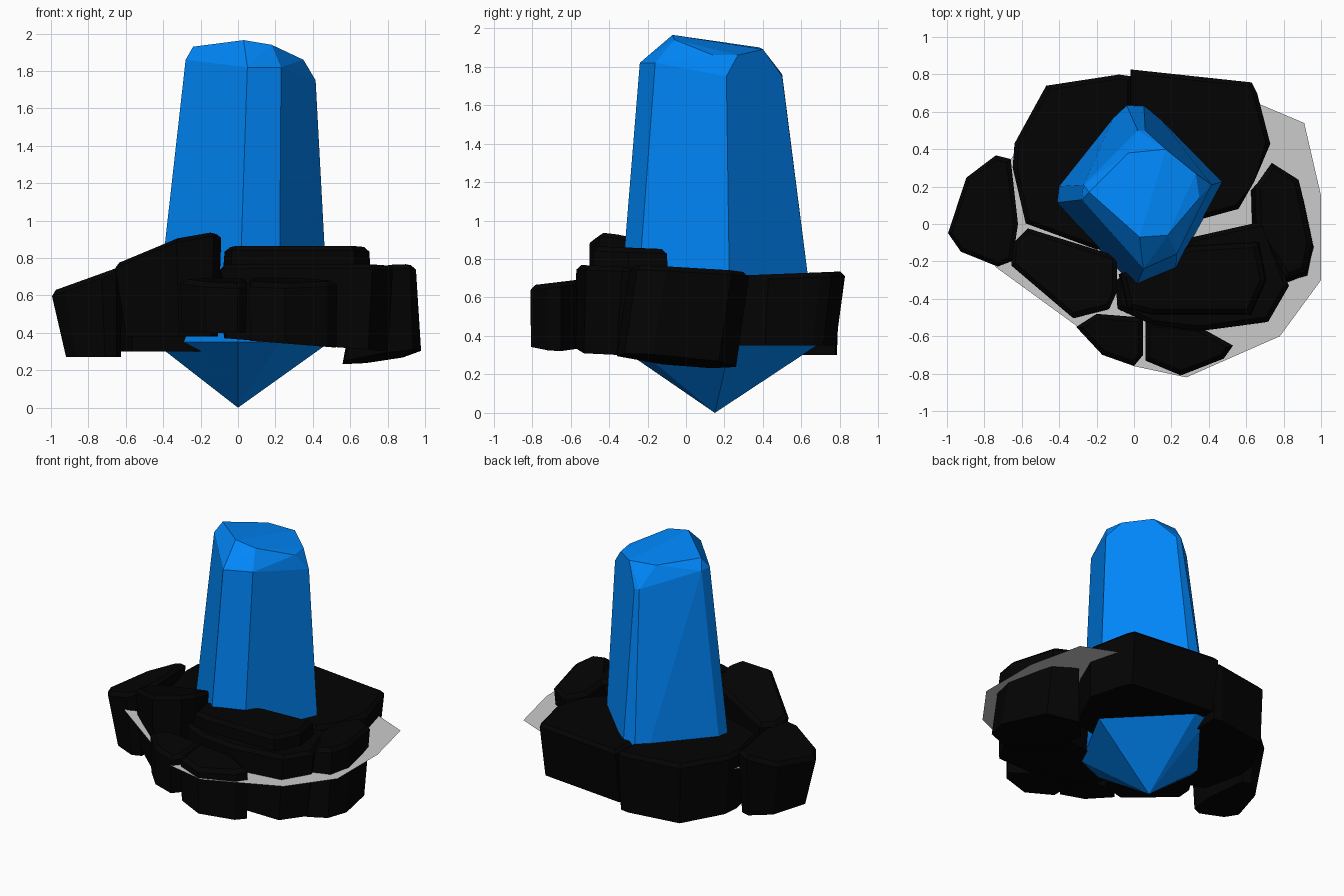
import bpy, bmesh


def material(name, rgb):
    m = bpy.data.materials.new(name)
    m.diffuse_color = (*rgb, 1)
    return m


BLACK = material("black_rock", (0.001, 0.001, 0.001))
BLUE = material("blue_crystal", (0.0, 0.24, 0.95))


def finish(bm, name, mat=None):
    bmesh.ops.recalc_face_normals(bm, faces=bm.faces[:])
    me = bpy.data.meshes.new(name)
    bm.to_mesh(me)
    bm.free()
    ob = bpy.data.objects.new(name, me)
    bpy.context.collection.objects.link(ob)
    if mat:
        me.materials.append(mat)
    return ob


def rock(name, outline, top, base, scale=(0.92, 0.92), shift=(0, 0), chamfer=0.025):
    """Chamfered prism; top and base are (z, slope x, slope y) about the centre."""
    bm = bmesh.new()
    n = len(outline)
    cx = sum(p[0] for p in outline) / n
    cy = sum(p[1] for p in outline) / n
    up, lo = [], []
    for x, y in outline:
        dx, dy = x - cx, y - cy
        up.append(bm.verts.new((x, y, top[0] + top[1] * dx + top[2] * dy)))
        dx, dy = dx * scale[0] + shift[0], dy * scale[1] + shift[1]
        lo.append(bm.verts.new((cx + dx, cy + dy, base[0] + base[1] * dx + base[2] * dy)))
    cap = bm.faces.new(up)
    bm.faces.new(lo[::-1])
    for i in range(n):
        j = (i + 1) % n
        bm.faces.new((up[i], lo[i], lo[j], up[j]))
    bmesh.ops.bevel(bm, geom=list(cap.edges), offset=chamfer, segments=1,
                    affect='EDGES', clamp_overlap=True)
    finish(bm, name, BLACK)


# Crystal: pointed foot, tapered shaft and cut crown as one convex solid
foot = [(0, 0.15, 0)]
girdle = [(0.0, -0.36, 0.35), (0.22, -0.27, 0.35), (0.49, 0.23, 0.35),
          (0.05, 0.68, 0.35), (-0.06, 0.68, 0.35), (-0.44, 0.2, 0.35), (-0.45, 0.11, 0.35)]
shoulder = [(0.05, -0.24, 1.82), (0.23, -0.16, 1.82), (0.415, 0.21, 1.75),
            (0.06, 0.5, 1.75), (0.02, 0.5, 1.76), (-0.27, 0.21, 1.86), (-0.28, 0.13, 1.86)]
crown = [(0.35, 0.14, 1.86), (0.33, 0.27, 1.86), (0.17, 0.4, 1.89), (-0.03, 0.38, 1.90),
         (-0.24, 0.17, 1.93), (0.03, -0.07, 1.965), (0.18, -0.06, 1.94)]
bm = bmesh.new()
for p in foot + girdle + shoulder + crown:
    bm.verts.new(p)
bmesh.ops.convex_hull(bm, input=bm.verts[:])
bmesh.ops.dissolve_limit(bm, angle_limit=0.12, verts=bm.verts[:], edges=bm.edges[:])
finish(bm, "crystal", BLUE)

# Thin ground sheet between the rocks
bm = bmesh.new()
bm.faces.new([bm.verts.new((x, y, 0.6)) for x, y in [
    (0.65, 0.65), (0.91, 0.54), (1, 0.15), (1, -0.3), (0.78, -0.6), (0.28, -0.82),
    (0, -0.76), (-0.3, -0.55), (-0.74, -0.23), (-0.7, 0.3), (-0.4, 0.65), (0.1, 0.7)][::-1]])
finish(bm, "ground_sheet")

# Ring of rocks around the crystal
rock("left_rock", [(-1, -.05), (-.9, .25), (-.74, .37), (-.66, .35), (-.62, 0),
                   (-.65, -.2), (-.73, -.23), (-.93, -.15)],
     (0.70, 0.36, 0), (0.27, 0, 0), (0.77, 0.85), (0.03, 0))
rock("back_left_rock", [(-.64, .43), (-.47, .74), (-.08, .8), (-.01, .79), (-.01, .58),
                        (-.36, .17), (-.08, -.12), (-.2, -.14), (-.58, 0), (-.65, .3)],
     (0.71, 0, 0.03), (0.3, 0, 0), (0.94, 0.92), (0, 0.02))
rock("back_right_rock", [(-.02, .83), (.63, .76), (.66, .7), (.73, .43), (.64, .22),
                         (.56, .08), (.34, .02), (.42, .22), (-.02, .58)],
     (0.72, 0, 0.04), (0.35, 0, 0), (0.97, 0.92), (-.01, -0.02))
rock("right_rock", [(.65, .2), (.74, .33), (.88, .24), (.95, -.1), (.92, -.25),
                    (.82, -.29), (.66, -.05)],
     (0.75, 0.05, -0.05), (0.27, 0.12, -0.07), (1.4, 1.0), (-0.03, -0.07))
rock("front_right_rock", [(-.1, -.3), (-.09, -.45), (.1, -.54), (.35, -.57), (.72, -.52),
                          (.83, -.33), (.7, .02), (.3, -.07), (.05, -.2)],
     (0.76, 0, -0.04), (0.34, -0.08, 0), (0.94, 0.9), (0, -0.03))
rock("front_right_slab", [(-.07, -.27), (-.03, -.45), (.1, -.48), (.62, -.48), (.7, -.3),
                          (.66, -.1), (.3, -.12)],
     (0.86, 0, -0.04), (0.7, 0, 0), (1.03, 1.03))
rock("front_left_rock", [(-.57, -.02), (-.65, -.1), (-.66, -.22), (-.33, -.5), (-.13, -.45),
                         (-.09, -.36), (-.09, -.17)],
     (0.85, 0.23, -0.22), (0.38, 0, 0), (0.86, 0.9), (0.02, -0.03))
rock("front_small_rock_left", [(-.31, -.55), (-.2, -.48), (.05, -.5), (.05, -.7), (0, -.76),
                               (-.17, -.7)],
     (0.68, 0, 0.12), (0.40, 0, 0), (0.95, 0.95))
rock("front_small_rock_right", [(.06, -.52), (.35, -.55), (.53, -.65), (.48, -.72),
                                (.25, -.81), (.06, -.73)],
     (0.68, 0, 0.12), (0.34, -0.08, 0), (0.98, 0.97))
